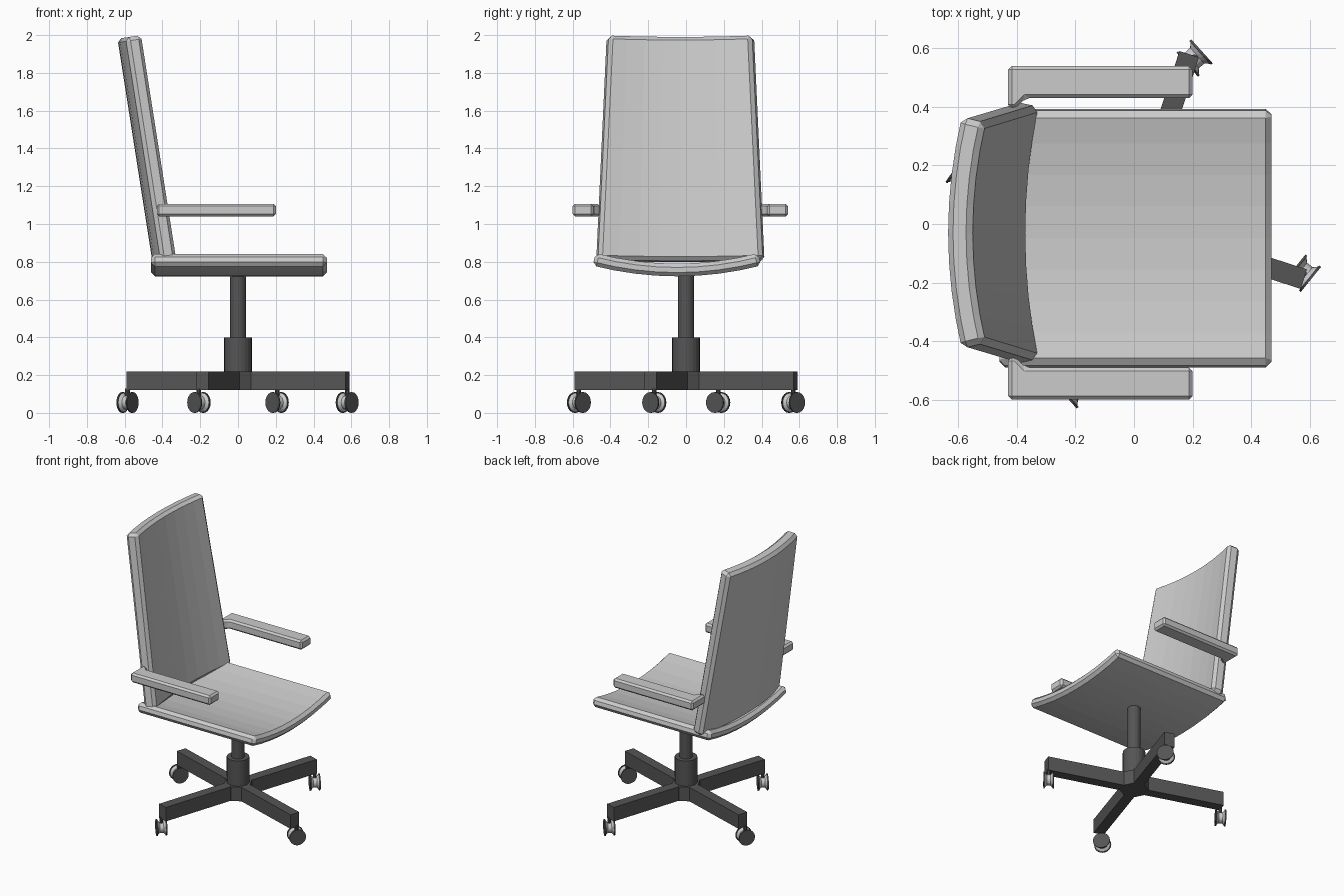
import bpy, bmesh
from math import radians, sin, cos, pi
from mathutils import Matrix, Vector

if "Cube" in bpy.data.objects:
    bpy.data.objects.remove(bpy.data.objects["Cube"])

DARK = bpy.data.materials.new("dark_metal")
DARK.diffuse_color = (0.09, 0.09, 0.09, 1)
DARK.use_nodes = True
DARK.node_tree.nodes["Principled BSDF"].inputs["Base Color"].default_value = DARK.diffuse_color
LIGHT = bpy.data.materials.new("light_hub")
LIGHT.diffuse_color = (0.9, 0.9, 0.9, 1)
LIGHT.use_nodes = True
LIGHT.node_tree.nodes["Principled BSDF"].inputs["Base Color"].default_value = LIGHT.diffuse_color


def make(name, bm, mat=None, bevel=0):
    bmesh.ops.recalc_face_normals(bm, faces=bm.faces)
    me = bpy.data.meshes.new(name)
    bm.to_mesh(me)
    bm.free()
    ob = bpy.data.objects.new(name, me)
    bpy.context.collection.objects.link(ob)
    if mat:
        me.materials.append(mat)
    if bevel:
        mod = ob.modifiers.new("bevel", 'BEVEL')
        mod.width, mod.segments = bevel, 1
        mod.limit_method, mod.angle_limit = 'ANGLE', radians(40)
    return ob


def loft(bm, rings):
    """Skin closed rings of points and cap both ends."""
    vs = [[bm.verts.new(p) for p in r] for r in rings]
    n = len(vs[0])
    for a, b in zip(vs, vs[1:]):
        for i in range(n):
            bm.faces.new((a[i], a[(i + 1) % n], b[(i + 1) % n], b[i]))
    bm.faces.new(vs[0][::-1])
    bm.faces.new(vs[-1])


def lathe(name, profile, n, mat, phase=0.0):
    bm = bmesh.new()
    loft(bm, [[(r * cos(phase + 2 * pi * i / n), r * sin(phase + 2 * pi * i / n), z)
               for i in range(n)] for r, z in profile])
    return make(name, bm, mat)


def curved_slab(name, half0, half1, sag, thick, length, segs=8):
    """Cushion bowed towards -x across y, running up z, tapering half0 to half1."""
    def ring(half, z):
        inner, outer = [], []
        for i in range(segs + 1):
            y = half * (2 * i / segs - 1)
            x = -sag * (1 - (y / half) ** 2)
            nrm = Vector((-1, 2 * sag * y / half ** 2)).normalized() * thick
            inner.append((x, y, z))
            outer.append((x + nrm.x, y + nrm.y, z))
        return inner + outer[::-1]
    bm = bmesh.new()
    loft(bm, [ring(half0, 0), ring(half1, length)])
    return make(name, bm, None, 0.02)


# Seat: bowed slab laid flat
seat = curved_slab("seat", 0.43, 0.43, 0.055, 0.067, 0.93)
seat.rotation_euler.y = radians(-90)
seat.location = (0.47, -0.048, 0.845)

# Backrest: tapered bowed slab leaning back
back = curved_slab("backrest", 0.432, 0.375, 0.045, 0.085, 1.2)
back.rotation_euler.y = radians(-8.9)
back.location = (-0.324, -0.03, 0.815)

# Armrests: bars with a short return into the backrest
outline = [(-0.43, 0.57), (0.20, 0.57), (0.20, 0.46), (-0.37, 0.46), (-0.405, 0.425), (-0.43, 0.425)]
for side, label in ((1, "left"), (-1, "right")):
    bm = bmesh.new()
    loft(bm, [[(x, side * y - 0.03, z) for x, y in outline] for z in (1.04, 1.107)])
    make("armrest_" + label, bm, None, 0.014)

# Gas lift column and octagonal hub
lathe("column", [(0.043, 0.38), (0.043, 0.755)], 24, DARK)
lathe("column_sleeve", [(0.073, 0.2), (0.073, 0.4)], 24, DARK)
lathe("base_hub", [(0.092, 0.12), (0.092, 0.22)], 8, DARK, radians(4.5))

# Four base legs
for i in range(4):
    bm = bmesh.new()
    bmesh.ops.create_cube(bm, size=1, matrix=Matrix.Translation((0.335, 0, 0.17)) @ Matrix.Diagonal((0.55, 0.07, 0.1, 1)))
    leg = make(f"base_leg_{i + 1}", bm, DARK)
    leg.rotation_euler.z = radians(-18 + 90 * i)

# Casters: two dark discs on a pale waisted hub, with a stem
casters = [(0.578, -0.168, -39), (0.207, 0.567, 42), (-0.585, 0.17, -34), (-0.207, -0.567, 42)]
for i, (x, y, ang) in enumerate(casters):
    parts = [lathe(f"caster_disc_{i + 1}_{k}", [(0.055, s * 0.026), (0.055, s * 0.034)], 20, DARK)
             for k, s in (("a", 1), ("b", -1))]
    parts.append(lathe(f"caster_hub_{i + 1}", [(0.05, -0.026), (0.036, -0.012), (0.036, 0.012), (0.05, 0.026)], 20, LIGHT))
    for p in parts:
        p.location = (x, y, 0.055)
        p.rotation_euler = (0, radians(90), radians(ang))
    stem = lathe(f"caster_stem_{i + 1}", [(0.012, 0.06), (0.012, 0.13)], 10, DARK)
    stem.location = (x, y, 0)
